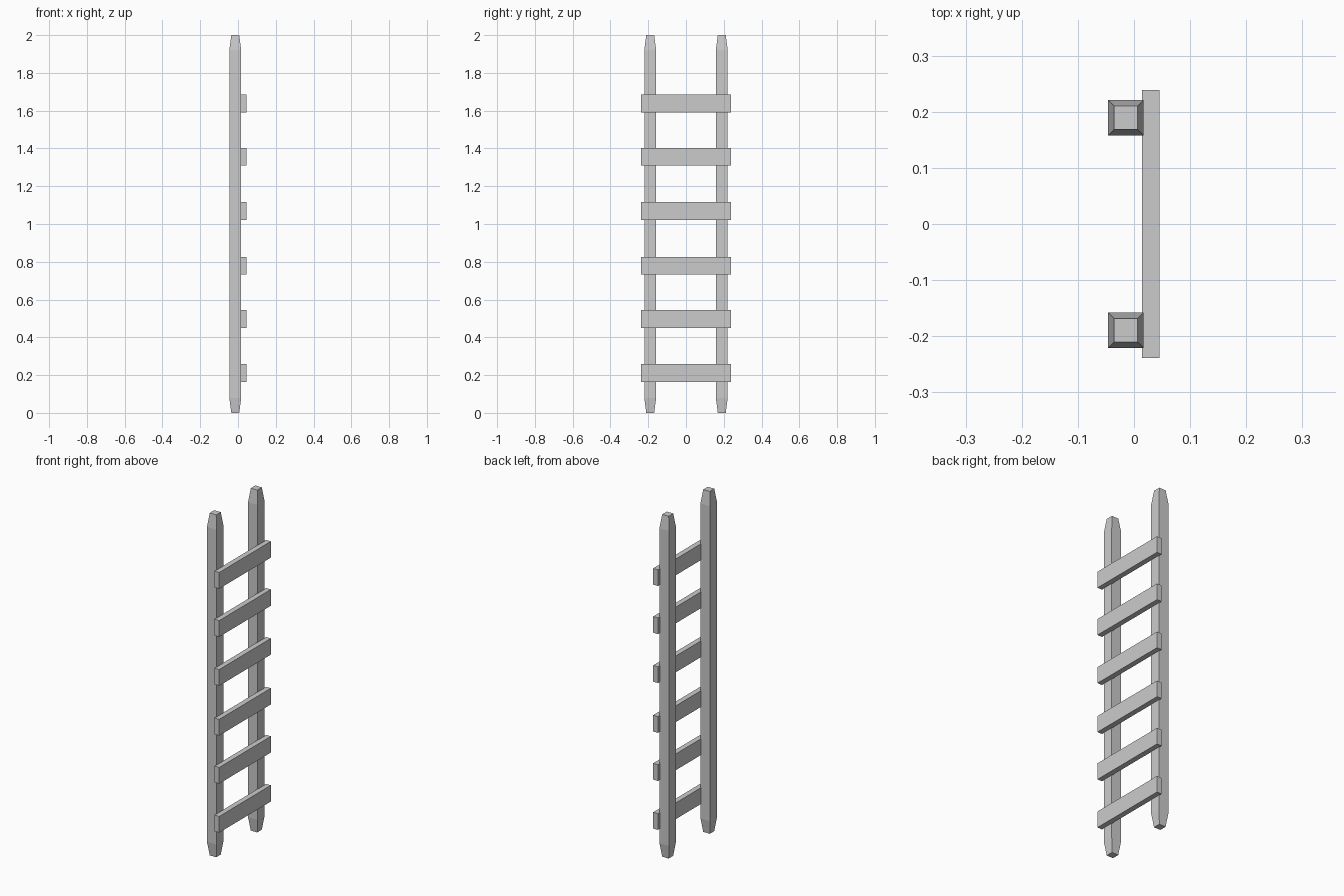
import bpy, bmesh

if "Cube" in bpy.data.objects:
    bpy.data.objects.remove(bpy.data.objects["Cube"])


def add_object(name, bm):
    bmesh.ops.recalc_face_normals(bm, faces=bm.faces[:])
    mesh = bpy.data.meshes.new(name)
    bm.to_mesh(mesh)
    bm.free()
    obj = bpy.data.objects.new(name, mesh)
    bpy.context.collection.objects.link(obj)
    return obj


# Square post lofted through rings, tapered at both ends
def post(name, x, y):
    bm = bmesh.new()
    rings = []
    for z, h in ((0, 0.021), (0.08, 0.0315), (1.92, 0.0315), (2.0, 0.021)):
        rings.append([bm.verts.new((x + sx * h, y + sy * h, z))
                      for sx, sy in ((-1, -1), (1, -1), (1, 1), (-1, 1))])
    for a, b in zip(rings, rings[1:]):
        for i in range(4):
            j = (i + 1) % 4
            bm.faces.new((a[i], a[j], b[j], b[i]))
    bm.faces.new(rings[0][::-1])
    bm.faces.new(rings[-1])
    return add_object(name, bm)


# Flat board nailed across the posts
def rung(name, z):
    bm = bmesh.new()
    bmesh.ops.create_cube(bm, size=1)
    bmesh.ops.scale(bm, vec=(0.031, 0.477, 0.095), verts=bm.verts)
    bmesh.ops.translate(bm, vec=(0.030, 0, z), verts=bm.verts)
    return add_object(name, bm)


# Two side posts
for side, y in (("left", -0.1895), ("right", 0.1895)):
    post("post_" + side, -0.0145, y)

# Six rungs
for i, z in enumerate((0.212, 0.498, 0.779, 1.07, 1.356, 1.637)):
    rung(f"rung_{i + 1}", z)
